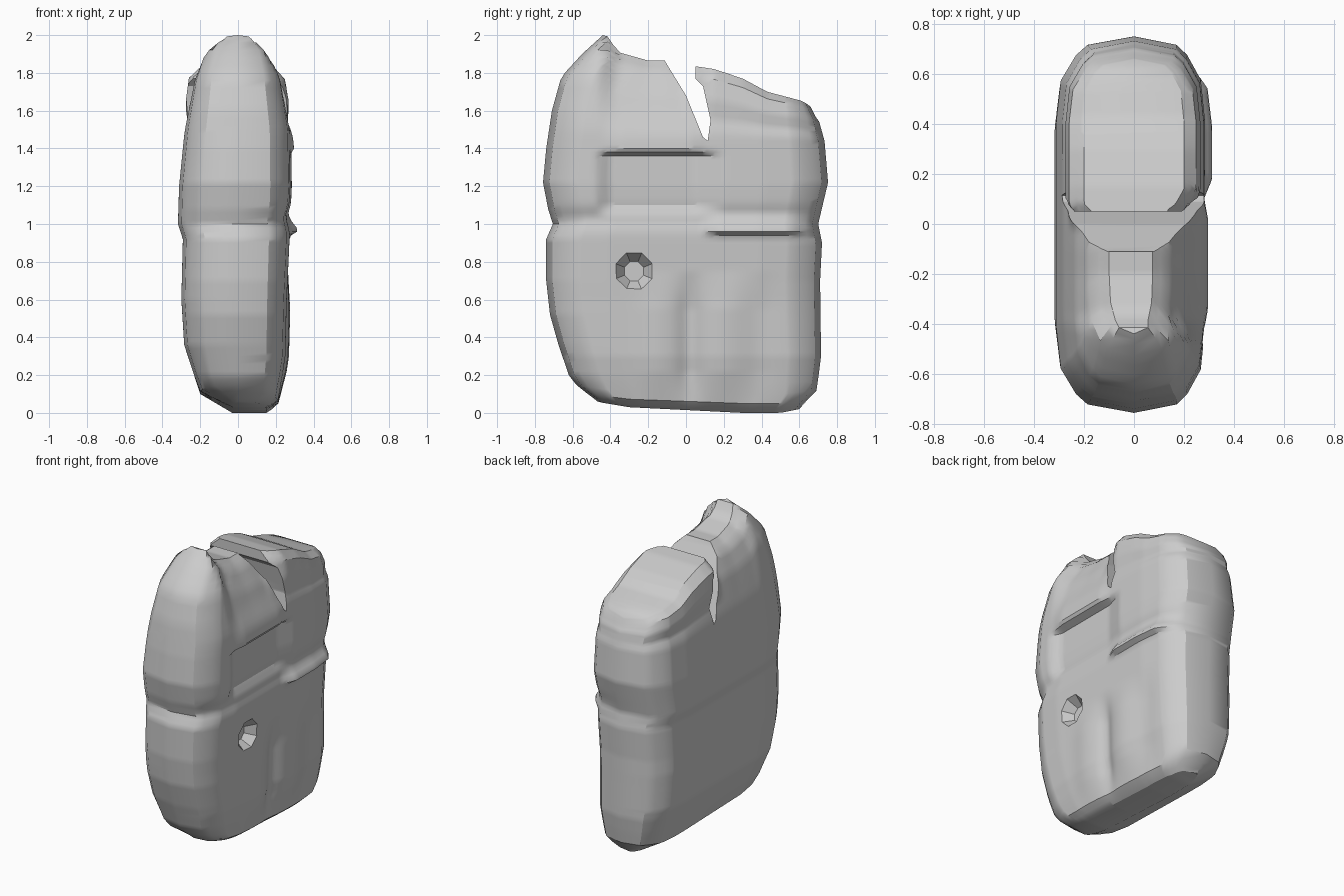
import bpy, bmesh, math

if "Cube" in bpy.data.objects:
    bpy.data.objects.remove(bpy.data.objects["Cube"])

def interp(pts, x):
    if x <= pts[0][0]:
        return pts[0][1]
    for (a, b), (c, d) in zip(pts, pts[1:]):
        if x <= c:
            return b + (d - b) * (x - a) / (c - a)
    return pts[-1][1]

def bump(x, c, w):
    return math.exp(-((x - c) / w) ** 2)

def window(x, a, b, s, s2=None):
    return max(0, min(1, (x - a) / s, (b - x) / (s2 or s)))

# Silhouette: top and bottom heights along y, front and back edges along t
TOP = [(-.42, 2), (-.36, 1.91), (-.2, 1.865), (-.1, 1.865), (.05, 1.835), (.15, 1.82),
       (.3, 1.77), (.43, 1.70), (.62, 1.65), (.69, 1.6)]
BOT = [(-.6, .1), (-.45, .055), (-.3, .03), (0, .015), (.3, 0), (.5, 0), (.65, .03)]
FRONT = [(0, -.47), (.04, -.57), (.085, -.61), (.18, -.675), (.26, -.72), (.35, -.74), (.46, -.74),
         (.5, -.705), (.54, -.73), (.61, -.757), (.7, -.74), (.8, -.71), (.89, -.66), (.95, -.55), (1, -.44)]
BACK = [(0, .6), (.05, .69), (.15, .715), (.35, .71), (.45, .72), (.5, .70), (.61, .752),
        (.74, .73), (.9, .705), (1, .66)]
# Half widths on the left and right sides, and the rounded plan section
LEFT = [(0, .03), (.05, .2), (.18, .285), (.3, .3), (.46, .292), (.5, .318), (.6, .312),
        (.75, .282), (.88, .235), (.96, .18), (1, .1)]
RIGHT = [(0, .15), (.02, .21), (.15, .25), (.3, .258), (.45, .272), (.6, .285),
         (.75, .28), (.88, .235), (.96, .185), (1, .12)]
SECTION = [(0, 1), (.55, 1), (.77, .94), (.9, .75), (.955, .6), (1, 0)]

def relief(y, z):
    d = -.02 * bump(z, 1.03, .05)                                    # waist crease
    d += .05 * window(y, .08, .68, .1) * max(0, 1 - abs(z - .965) / (.03 if z < .965 else .1))
    low = window(z, .02, .75, .2)
    d += low * (.02 * bump(y, .2, .11) - .03 * bump(y, .02, .06)
                + .015 * bump(y, -.15, .1) - .012 * bump(y, .4, .08))  # lower folds
    d -= .045 * window(y, -.48, .2, .08, .15) * window(z, 1.04, 1.385, .06, .025)  # recessed band
    d += .015 * window(y, -.42, .1, .08) * window(z, 1.36, 1.6, .025, .2)
    d -= .045 * window(y, -.47, .14, .08) * window(z, 1.45, 2.3, .35)  # sloping panel
    return d

def height(t, y):
    # Level rings in the middle, following the bottom and top edges at the ends
    if t < .1:
        zb = interp(BOT, y)
        return zb + (.2 - zb) * t / .1
    if t < .72:
        return 2 * t
    return 1.44 + (interp(TOP, y) - 1.44) * (t - .72) / .28

def build_body():
    bm = bmesh.new()
    vs = [-1, -.955, -.9, -.83] + [-.77 + 1.54 * i / 52 for i in range(53)] + [.83, .9, .955, 1]
    ts = [0, .01, .025, .05, .08] + [.1 + .62 * i / 62 for i in range(63)] \
        + [.74 + .02 * i for i in range(12)] + [.98, .99, 1]
    rings = []
    for t in ts:
        y0, y1 = interp(FRONT, t), interp(BACK, t)
        left, right = [], []
        for v in vs:
            y = (y0 + y1) / 2 + v * (y1 - y0) / 2
            z = height(t, y)
            w = interp(SECTION, abs(v))
            wide = .1 * window(y, -.02, 9, .1) * window(t, .8, 1.2, .2)
            right.append(bm.verts.new((w * (interp(RIGHT, t) + wide * .8 + relief(y, z)), y, z)))
            left.append(bm.verts.new((-w * (interp(LEFT, t) + wide), y, z)) if abs(v) < 1 else right[-1])
        rings.append((left, right))
    loops = [r + l[-2:0:-1] for l, r in rings]
    for a, b in zip(loops, loops[1:]):
        for i in range(len(a)):
            j = (i + 1) % len(a)
            bm.faces.new((a[i], a[j], b[j], b[i]))
    for l, r in (rings[0], rings[-1]):
        for i in range(len(vs) - 1):
            bm.faces.new(list(dict.fromkeys((l[i], l[i + 1], r[i + 1], r[i]))))
    bmesh.ops.recalc_face_normals(bm, faces=bm.faces)
    return make("stone_body", bm)

def make(name, bm):
    me = bpy.data.meshes.new(name)
    bm.to_mesh(me)
    bm.free()
    ob = bpy.data.objects.new(name, me)
    bpy.context.collection.objects.link(ob)
    return ob

def prism(name, near, far):
    # Cutter lofted in x between two (x, yz outline) ends
    bm = bmesh.new()
    a, b = [[bm.verts.new((x, y, z)) for y, z in pts] for x, pts in (near, far)]
    bm.faces.new(a)
    bm.faces.new(b)
    for i in range(len(a)):
        j = (i + 1) % len(a)
        bm.faces.new((a[i], a[j], b[j], b[i]))
    bmesh.ops.recalc_face_normals(bm, faces=bm.faces)
    return make(name, bm)

def octagon(r):
    return [(-.275 + r * math.cos(math.pi * (i + .5) / 4), .75 + r * math.sin(math.pi * (i + .5) / 4))
            for i in range(8)]

body = build_body()

# Top notch and round socket
notch = [(-.11, 1.86), (0, 1.68), (.09, 1.46), (.115, 1.44), (.13, 1.55), (.09, 1.73),
         (.05, 1.77), (.045, 2.2), (-.11, 2.2)]
cutters = [prism("notch_cutter", (-.6, notch), (.6, notch)),
           prism("socket_cutter", (.2, octagon(.055)), (.33, octagon(.15)))]
bpy.context.view_layer.objects.active = body
body.select_set(True)
for c in cutters:
    m = body.modifiers.new(c.name, 'BOOLEAN')
    m.object, m.operation, m.solver = c, 'DIFFERENCE', 'EXACT'
    bpy.ops.object.modifier_apply(modifier=m.name)
    bpy.data.objects.remove(c)
bpy.ops.object.shade_smooth_by_angle(angle=math.radians(32))
